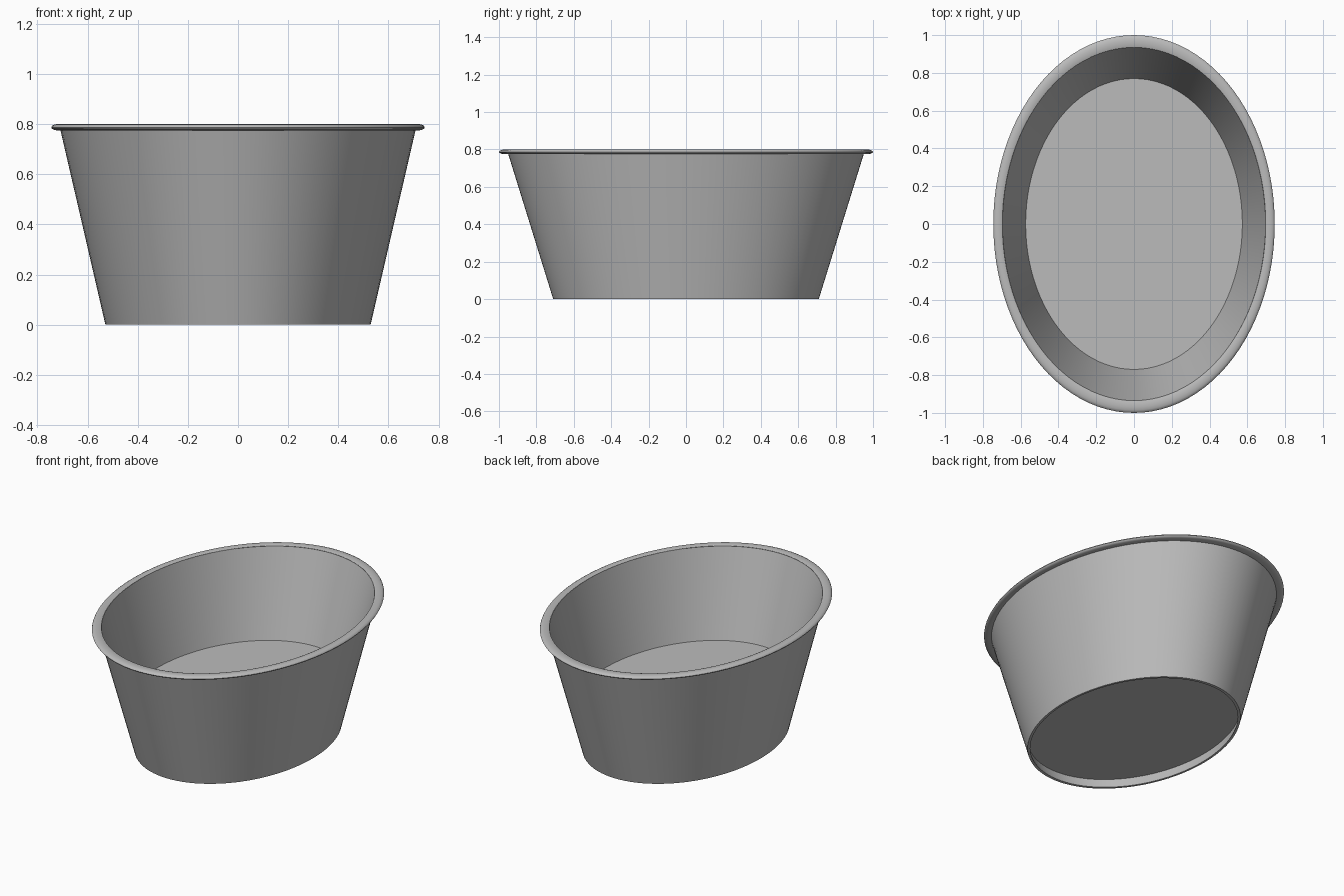
import bpy, bmesh, math

if "Cube" in bpy.data.objects:
    bpy.data.objects.remove(bpy.data.objects["Cube"], do_unlink=True)

SEGMENTS = 96
X_SCALE = 0.745

grey = bpy.data.materials.new("plain grey")
grey.use_nodes = True
colour = (0.5, 0.5, 0.5, 1)
grey.diffuse_color = colour
grey.node_tree.nodes["Principled BSDF"].inputs["Base Color"].default_value = colour


def oval_lathe(name, profile, closed):
    """Sweep (radius, height) points round an oval; cap the ends unless closed."""
    bm = bmesh.new()
    rings = []
    for r, z in profile:
        angles = [math.tau * i / SEGMENTS for i in range(SEGMENTS)]
        rings.append([bm.verts.new((r * X_SCALE * math.cos(a), r * math.sin(a), z)) for a in angles])
    pairs = list(zip(rings, rings[1:]))
    if closed:
        pairs.append((rings[-1], rings[0]))
    else:
        bm.faces.new(rings[0])
        bm.faces.new(rings[-1])
    for a, b in pairs:
        for i in range(SEGMENTS):
            j = (i + 1) % SEGMENTS
            bm.faces.new((a[i], a[j], b[j], b[i]))
    bmesh.ops.recalc_face_normals(bm, faces=bm.faces)
    mesh = bpy.data.meshes.new(name)
    bm.to_mesh(mesh)
    bm.free()
    mesh.materials.append(grey)
    obj = bpy.data.objects.new(name, mesh)
    bpy.context.collection.objects.link(obj)
    bpy.ops.object.select_all(action="DESELECT")
    obj.select_set(True)
    bpy.context.view_layer.objects.active = obj
    bpy.ops.object.shade_smooth_by_angle(angle=math.radians(40))
    return obj


# Tapered tub: raised floor, inner wall, outer wall, foot edge, recessed underside
oval_lathe("tub_body", [(0.77, 0.27), (0.935, 0.795), (0.955, 0.79),
                        (0.71, 0), (0.692, 0), (0.71, 0.06)], closed=False)

# Rolled lip around the opening
oval_lathe("rolled_rim", [(0.936, 0.796), (0.95, 0.8), (0.97, 0.8), (0.985, 0.798),
                          (0.996, 0.793), (1, 0.787), (0.996, 0.781), (0.985, 0.777),
                          (0.97, 0.775), (0.945, 0.775)], closed=True)
